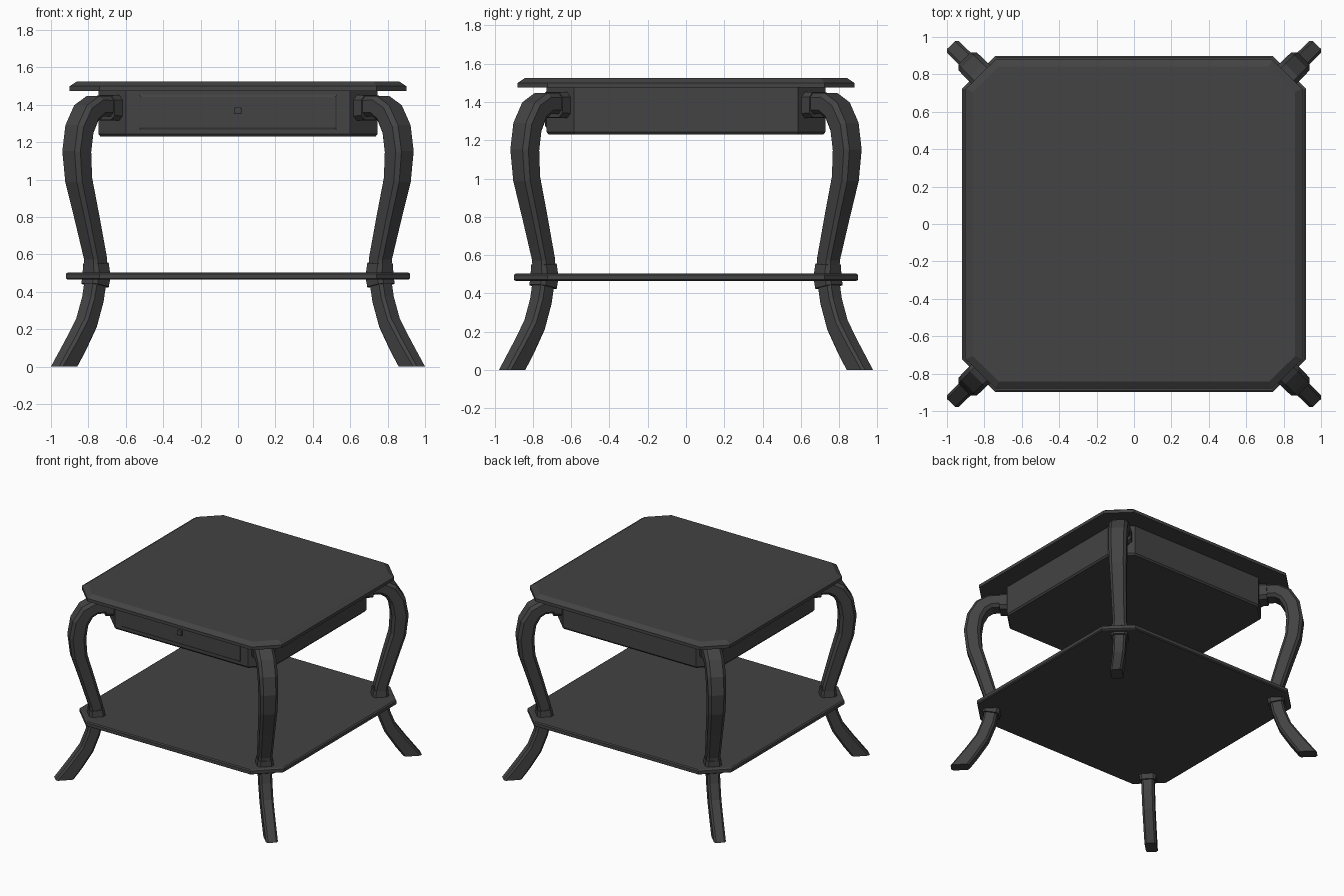
import bpy, bmesh, math
from mathutils import Vector

if "Cube" in bpy.data.objects:
    bpy.data.objects.remove(bpy.data.objects["Cube"])

YS = 0.977            # table is slightly shallower than wide
R2 = math.sqrt(2)

mat = bpy.data.materials.new("charcoal_wood")
mat.diffuse_color = (0.056, 0.056, 0.056, 1)
mat.use_nodes = True
mat.node_tree.nodes["Principled BSDF"].inputs["Base Color"].default_value = mat.diffuse_color


def loft(name, rings):
    """Join equal-sized rings of points into a capped, flat shaded solid."""
    bm = bmesh.new()
    vs = [[bm.verts.new((x, y * YS, z)) for x, y, z in ring] for ring in rings]
    n = len(vs[0])
    for a, b in zip(vs, vs[1:]):
        for i in range(n):
            j = (i + 1) % n
            bm.faces.new((a[i], a[j], b[j], b[i]))
    bm.faces.new(vs[0])
    bm.faces.new(vs[-1])
    bmesh.ops.recalc_face_normals(bm, faces=bm.faces)
    me = bpy.data.meshes.new(name)
    bm.to_mesh(me)
    bm.free()
    me.materials.append(mat)
    ob = bpy.data.objects.new(name, me)
    bpy.context.collection.objects.link(ob)
    return ob


def octagon(a, c):
    """Square of half width a with corners cut back to c."""
    return [(a, -c), (a, c), (c, a), (-c, a), (-a, c), (-a, -c), (-c, -a), (c, -a)]


def slab(name, layers):
    """Stack of cut-corner squares: (half width, corner start, z)."""
    loft(name, [[(x, y, z) for x, y in octagon(a, c)] for a, c, z in layers])


def panel(name, x, z0, z1, y0, y1, bev):
    """Bevelled plate facing the front."""
    def ring(y, b):
        return [(-x + b, y, z0 + b), (x - b, y, z0 + b), (x - b, y, z1 - b), (-x + b, y, z1 - b)]
    loft(name, [ring(y0, 0), ring(y1, 0), ring(y1 - bev * 0.5, bev)])


def sweep(name, path, flat_start=False):
    """Chamfered bar along a corner-diagonal path of (x, z, width, depth), at all four corners."""
    pts = [Vector((x * R2, z)) for x, z, w, d in path]
    for k in range(4):
        ang = math.pi / 4 + k * math.pi / 2
        ca, sa = math.cos(ang), math.sin(ang)
        rings = []
        for i, (x, z, w, d) in enumerate(path):
            t = Vector((0, 0))
            if i > 0:
                t += (pts[i] - pts[i - 1]).normalized()
            if i < len(pts) - 1:
                t += (pts[i + 1] - pts[i]).normalized()
            t.normalize()
            if flat_start and i == 0:
                t = Vector((0, 1))
            nrm = Vector((t.y, -t.x))
            c = 0.16 * w
            h, g = d / 2, w / 2
            ring = []
            for u, s in ((h, -g + c), (h, g - c), (h - c, g), (-h + c, g),
                         (-h, g - c), (-h, -g + c), (-h + c, -g), (h - c, -g)):
                p = pts[i] + nrm * u
                ring.append((p.x * ca - s * sa, p.x * sa + s * ca, p.y))
            rings.append(ring)
        loft(f"{name}_{k + 1}", rings)


# Table top with sloped upper edge
slab("table_top", [(0.90, 0.74, 1.475), (0.90, 0.74, 1.50), (0.862, 0.722, 1.525)])

# Drawer housing under the top
slab("apron", [(0.735, 0.595, 1.23), (0.745, 0.60, 1.243), (0.745, 0.60, 1.476)])

# Lower shelf
slab("shelf", [(0.91, 0.735, 0.465), (0.92, 0.74, 0.472), (0.92, 0.74, 0.497), (0.91, 0.735, 0.504)])

# Drawer front, raised field and knob
panel("drawer_front", 0.53, 1.267, 1.455, -0.74, -0.749, 0.012)
panel("drawer_knob", 0.018, 1.35, 1.386, -0.745, -0.775, 0.005)

# Curved legs
sweep("leg", [
    (0.930, 0.00, 0.090, 0.138),
    (0.868, 0.115, 0.092, 0.108),
    (0.810, 0.235, 0.094, 0.102),
    (0.776, 0.36, 0.096, 0.100),
    (0.760, 0.47, 0.098, 0.100),
    (0.762, 0.58, 0.104, 0.102),
    (0.808, 0.80, 0.116, 0.110),
    (0.852, 1.00, 0.128, 0.118),
    (0.862, 1.15, 0.136, 0.126),
    (0.848, 1.27, 0.140, 0.124),
    (0.812, 1.355, 0.142, 0.120),
    (0.765, 1.392, 0.142, 0.114),
    (0.710, 1.392, 0.142, 0.110),
    (0.650, 1.385, 0.142, 0.110)], flat_start=True)

# Blocks joining legs to the apron
sweep("leg_block", [(0.715, 1.385, 0.155, 0.132), (0.640, 1.383, 0.155, 0.140)])

# Collars above and below the shelf
sweep("upper_collar", [(0.757, 0.49, 0.128, 0.124), (0.760, 0.553, 0.116, 0.114)])
sweep("lower_collar", [(0.764, 0.435, 0.122, 0.124), (0.757, 0.49, 0.128, 0.128)])
